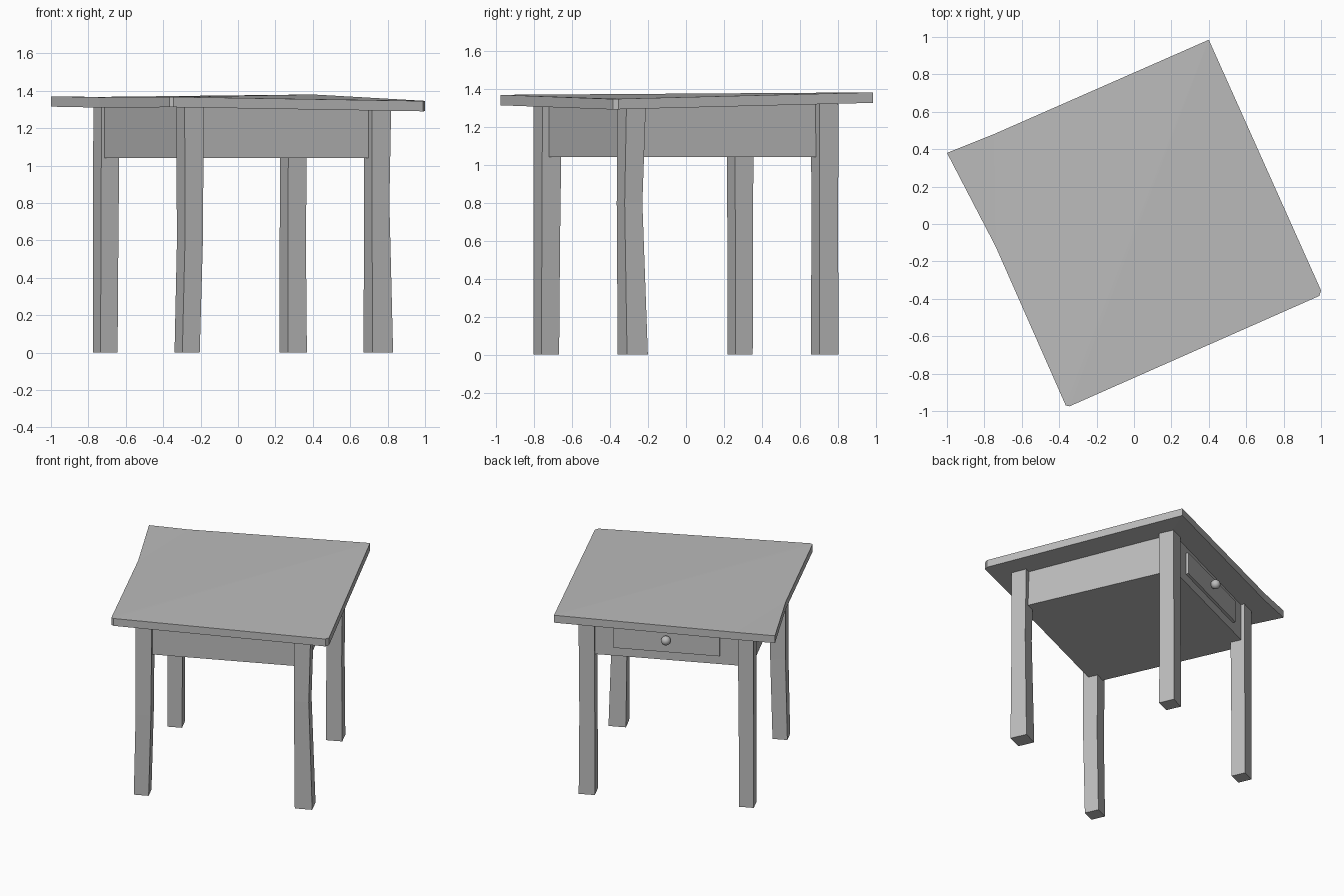
import bpy
import bmesh
import math
from mathutils import Matrix, Vector

cube = bpy.data.objects.get("Cube")
if cube:
    bpy.data.objects.remove(cube, do_unlink=True)

TURN = Matrix.Rotation(math.radians(24.2), 4, 'Z')

grey = bpy.data.materials.new("plain_grey")
grey.use_nodes = True
grey.diffuse_color = (0.5, 0.5, 0.5, 1)
grey.node_tree.nodes["Principled BSDF"].inputs["Base Color"].default_value = (0.5, 0.5, 0.5, 1)


def finish(name, bm):
    bmesh.ops.recalc_face_normals(bm, faces=bm.faces)
    mesh = bpy.data.meshes.new(name)
    bm.to_mesh(mesh)
    bm.free()
    mesh.materials.append(grey)
    obj = bpy.data.objects.new(name, mesh)
    bpy.context.collection.objects.link(obj)
    return obj


def box(name, low, high):
    """Box given in the table's own turned axes."""
    low, high = Vector(low), Vector(high)
    bm = bmesh.new()
    bmesh.ops.create_cube(bm, size=1)
    for v in bm.verts:
        v.co = TURN @ ((low + high) / 2 + v.co * (high - low))
    return finish(name, bm)


def leg(name, sections):
    """Square leg lofted through (z, x, y, width) sections."""
    bm = bmesh.new()
    rings = []
    for z, x, y, w in sections:
        ring = []
        for sx, sy in ((-1, -1), (1, -1), (1, 1), (-1, 1)):
            corner = TURN @ Vector((sx * w / 2, sy * w / 2, 0))
            ring.append(bm.verts.new(corner + Vector((x, y, z))))
        rings.append(ring)
    for a, b in zip(rings, rings[1:]):
        for i in range(4):
            j = (i + 1) % 4
            bm.faces.new((a[i], a[j], b[j], b[i]))
    bm.faces.new(rings[0])
    bm.faces.new(rings[-1])
    return finish(name, bm)


# Slightly warped table top: outline with heights, folded along a diagonal
outline = [(-1.0, 0.38, 1.37), (-0.74, -0.12, 1.365), (-0.365, -0.97, 1.367),
           (-0.345, -0.975, 1.367), (0.99, -0.385, 1.345), (1.0, -0.355, 1.346),
           (0.4, 0.985, 1.38), (-0.75, 0.48, 1.367)]
bm = bmesh.new()
upper = [bm.verts.new(p) for p in outline]
lower = [bm.verts.new((x, y, z - 0.055)) for x, y, z in outline]
for layer in (upper, lower):
    for ids in ((0, 1, 7), (1, 2, 6, 7), (2, 3, 6), (3, 4, 5, 6)):
        bm.faces.new([layer[i] for i in ids])
for i in range(len(outline)):
    j = (i + 1) % len(outline)
    bm.faces.new((upper[i], upper[j], lower[j], lower[i]))
finish("table_top", bm)

# Four gently bowed legs
leg("back_right_leg", [(0, -0.71, 0.285, 0.1), (0.6, -0.707, 0.285, 0.102), (1.32, -0.703, 0.285, 0.107)])
leg("back_left_leg", [(0, 0.295, 0.73, 0.111), (0.6, 0.293, 0.73, 0.106), (1.32, 0.298, 0.73, 0.109)])
leg("front_left_leg", [(0, 0.75, -0.28, 0.12), (0.8, 0.742, -0.297, 0.102), (1.32, 0.745, -0.285, 0.112)])
leg("front_right_leg", [(0, -0.272, -0.735, 0.102), (0.6, -0.257, -0.732, 0.105), (1.32, -0.257, -0.727, 0.112)])

# Closed apron, drawer front and round knob on the back side
box("apron", (-0.56, -0.575, 1.04), (0.575, 0.575, 1.32))
box("drawer_front", (-0.345, 0.55, 1.107), (0.385, 0.595, 1.27))

bm = bmesh.new()
bmesh.ops.create_uvsphere(bm, u_segments=20, v_segments=12, radius=0.033)
bmesh.ops.translate(bm, verts=bm.verts, vec=TURN @ Vector((0.02, 0.622, 1.205)))
for face in bm.faces:
    face.smooth = True
finish("drawer_knob", bm)
